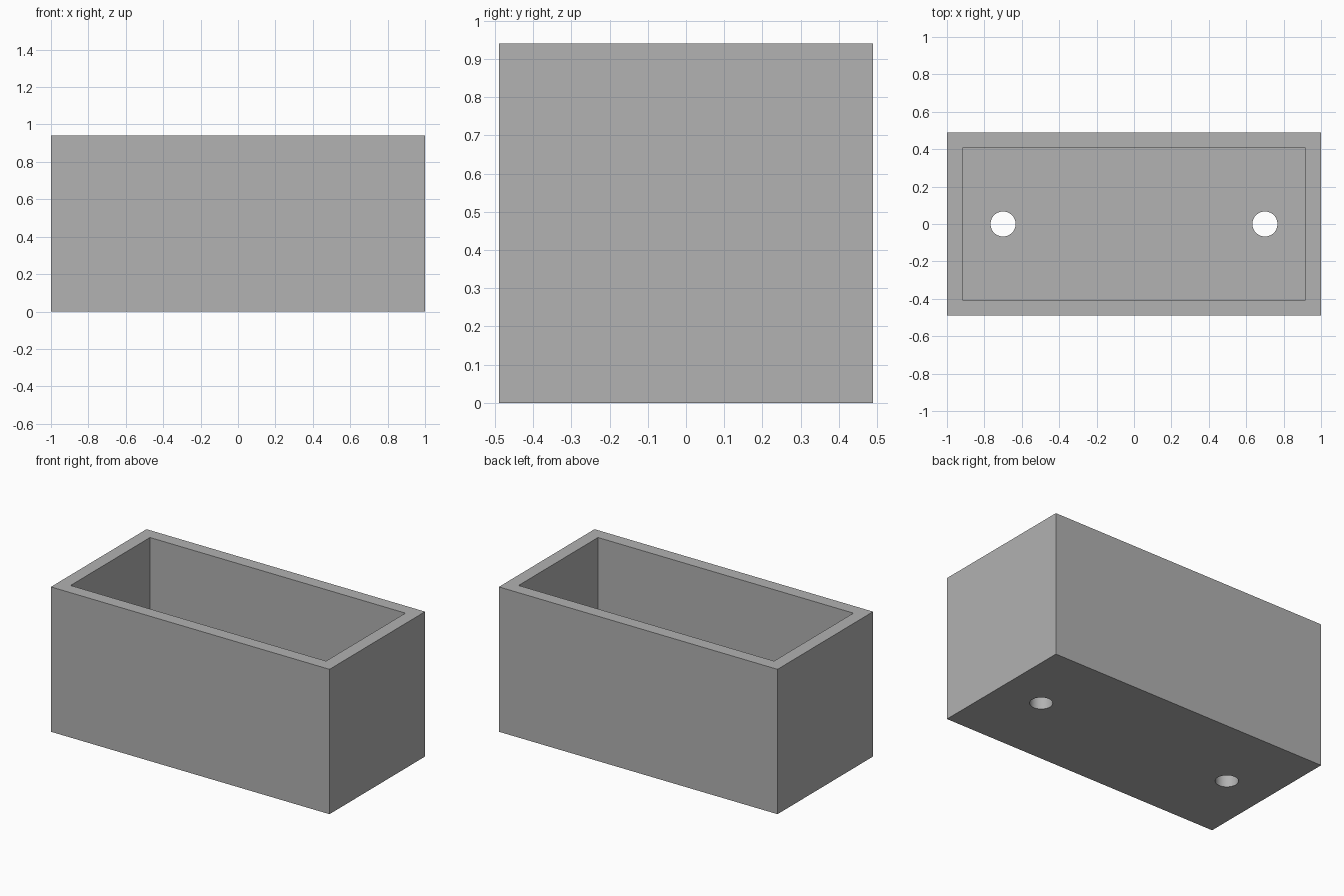
import bpy

cube = bpy.data.objects.get("Cube")
if cube:
    bpy.data.objects.remove(cube, do_unlink=True)

LENGTH, DEPTH, HEIGHT = 2.0, 0.98, 0.94
WALL = 0.083
HOLE_X, HOLE_R = 0.70, 0.067

grey = bpy.data.materials.new("plain_grey")
grey.use_nodes = True
colour = (0.445, 0.445, 0.445, 1)
grey.diffuse_color = colour
grey.node_tree.nodes["Principled BSDF"].inputs["Base Color"].default_value = colour


def box(name, size, z_bottom):
    bpy.ops.mesh.primitive_cube_add(size=1, location=(0, 0, z_bottom + size[2] / 2))
    obj = bpy.context.object
    obj.name = name
    obj.scale = size
    bpy.ops.object.transform_apply(location=True, rotation=False, scale=True)
    obj.data.materials.append(grey)
    return obj


def cut(target, cutter):
    """Subtract the cutter from the target, then discard the cutter."""
    cutter.hide_render = True
    bpy.ops.object.select_all(action='DESELECT')
    bpy.context.view_layer.objects.active = target
    target.select_set(True)
    mod = target.modifiers.new("cut", 'BOOLEAN')
    mod.operation = 'DIFFERENCE'
    mod.solver = 'EXACT'
    mod.object = cutter
    bpy.ops.object.modifier_apply(modifier=mod.name)
    bpy.data.objects.remove(cutter, do_unlink=True)


# Solid block hollowed out from above, leaving even walls and floor
planter = box("planter_box", (LENGTH, DEPTH, HEIGHT), 0)
cut(planter, box("cavity_cutter", (LENGTH - 2 * WALL, DEPTH - 2 * WALL, HEIGHT), WALL))

# Two round drain holes through the floor
for side in (-1, 1):
    bpy.ops.mesh.primitive_cylinder_add(vertices=48, radius=HOLE_R, depth=4 * WALL,
                                        location=(side * HOLE_X, 0, 0))
    drill = bpy.context.object
    drill.name = "drain_hole_cutter"
    drill.data.materials.append(grey)
    cut(planter, drill)

# Smooth hole walls, crisp box edges
bpy.ops.object.select_all(action='DESELECT')
planter.select_set(True)
bpy.context.view_layer.objects.active = planter
bpy.ops.object.shade_smooth_by_angle(angle=0.5)
